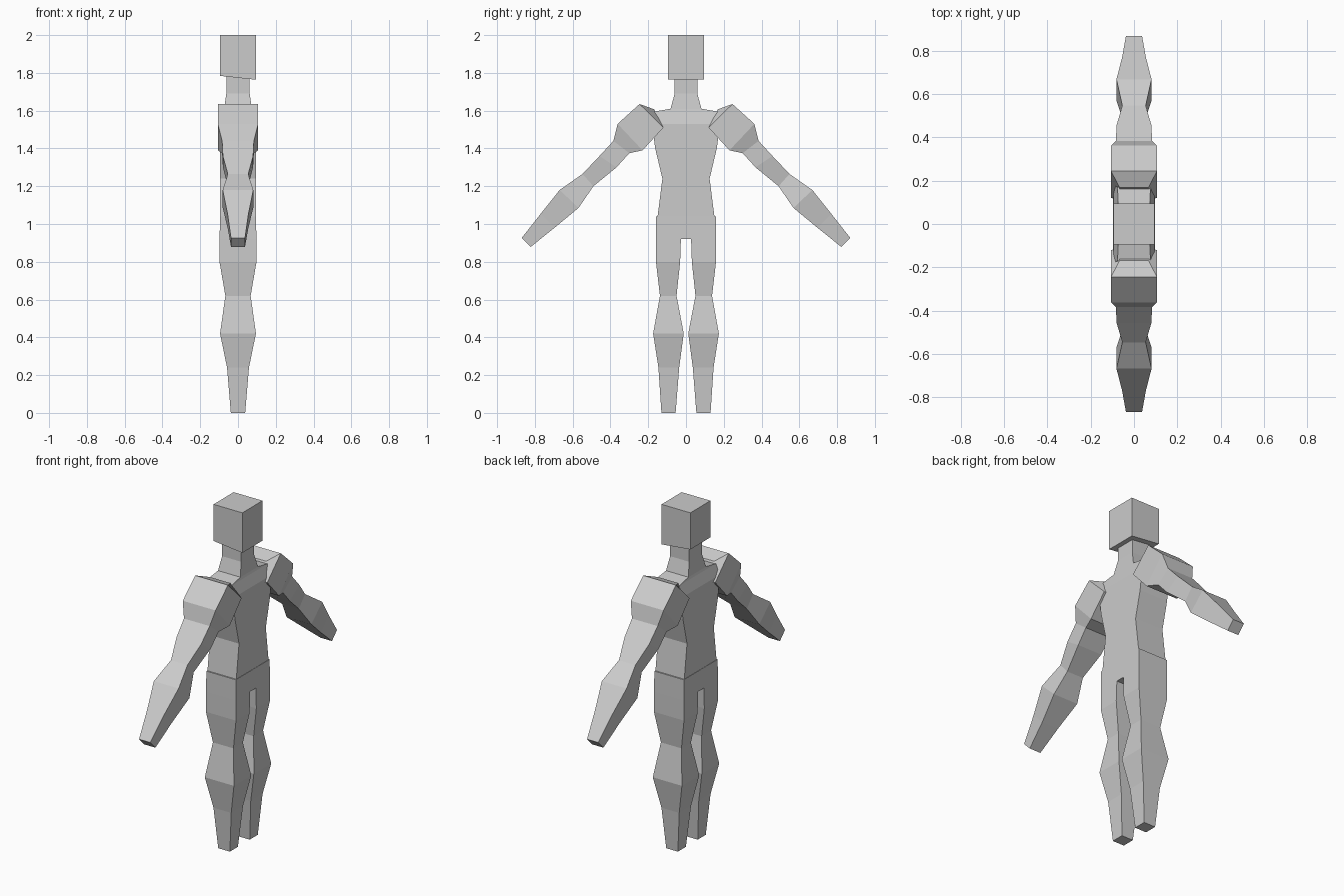
import bpy, bmesh

if "Cube" in bpy.data.objects:
    bpy.data.objects.remove(bpy.data.objects["Cube"])

grey = bpy.data.materials.new("plain grey")
grey.diffuse_color = (0.6, 0.6, 0.6, 1)
grey.use_nodes = True
grey.node_tree.nodes["Principled BSDF"].inputs["Base Color"].default_value = grey.diffuse_color


def loft(name, rings, mirror=False, close_end=True):
    """Skin a list of four-cornered rings; optionally mirror across y = 0."""
    bm = bmesh.new()
    loops = [[bm.verts.new(p) for p in ring] for ring in rings]
    for a, b in zip(loops, loops[1:]):
        for i in range(4):
            j = (i + 1) % 4
            bm.faces.new((a[i], a[j], b[j], b[i]))
    bm.faces.new(loops[0][::-1])
    if close_end:
        bm.faces.new(loops[-1])
    if mirror:
        # open the faces lying on the mirror plane so both halves weld
        inner = [f for f in bm.faces if all(abs(v.co.y) < 1e-5 for v in f.verts)]
        bmesh.ops.delete(bm, geom=inner, context='FACES')
    bmesh.ops.recalc_face_normals(bm, faces=bm.faces)
    mesh = bpy.data.meshes.new(name)
    bm.to_mesh(mesh)
    bm.free()
    mesh.materials.append(grey)
    obj = bpy.data.objects.new(name, mesh)
    bpy.context.collection.objects.link(obj)
    if mirror:
        mod = obj.modifiers.new("mirror", 'MIRROR')
        mod.use_axis = (False, True, False)
        mod.merge_threshold = 0.0005
    return obj


def level(z, y0, y1, hx):
    """Horizontal ring."""
    return [(-hx, y0, z), (hx, y0, z), (hx, y1, z), (-hx, y1, z)]


def slanted(outer, inner, hx):
    """Ring across a limb, from its upper edge to its lower edge."""
    return [(-hx, *outer), (hx, *outer), (hx, *inner), (-hx, *inner)]


# head: a cube with a slightly tilted underside
head = loft("head", [level(1.77, -0.094, 0.094, 0.094),
                     level(2.0, -0.094, 0.094, 0.094)])
for v in head.data.vertices:
    if v.co.z < 1.8:
        v.co.z = 1.784 if v.co.x < 0 else 1.764

# torso and neck in one piece
loft("torso_and_neck", [level(z, -y, y, x) for z, y, x in (
    (1.02, 0.153, 0.094), (1.24, 0.125, 0.094), (1.40, 0.163, 0.094),
    (1.53, 0.180, 0.094), (1.595, 0.170, 0.076), (1.61, 0.082, 0.073),
    (1.69, 0.060, 0.062), (1.78, 0.060, 0.062))])

# legs with the pelvis halves welded at the middle
loft("legs", [level(*r) for r in (
    (0.0, 0.055, 0.13, 0.038), (0.24, 0.036, 0.146, 0.058),
    (0.42, 0.012, 0.174, 0.095), (0.62, 0.05, 0.138, 0.067),
    (0.80, 0.031, 0.159, 0.098), (0.92, 0.027, 0.159, 0.097),
    (0.92, 0.0, 0.159, 0.097), (1.04, 0.0, 0.158, 0.096))], mirror=True)

# arms from the shoulder block to the hand
loft("arms", [slanted(*r) for r in (
    ((0.168, 1.607), (0.115, 1.50), 0.066),
    ((0.246, 1.635), (0.12, 1.51), 0.107),
    ((0.362, 1.53), (0.23, 1.39), 0.107),
    ((0.384, 1.44), (0.30, 1.375), 0.084),
    ((0.458, 1.36), (0.368, 1.30), 0.080),
    ((0.548, 1.265), (0.49, 1.20), 0.054),
    ((0.669, 1.18), (0.569, 1.085), 0.081),
    ((0.77, 1.053), (0.696, 0.98), 0.055),
    ((0.87, 0.926), (0.823, 0.878), 0.037))], mirror=True)
